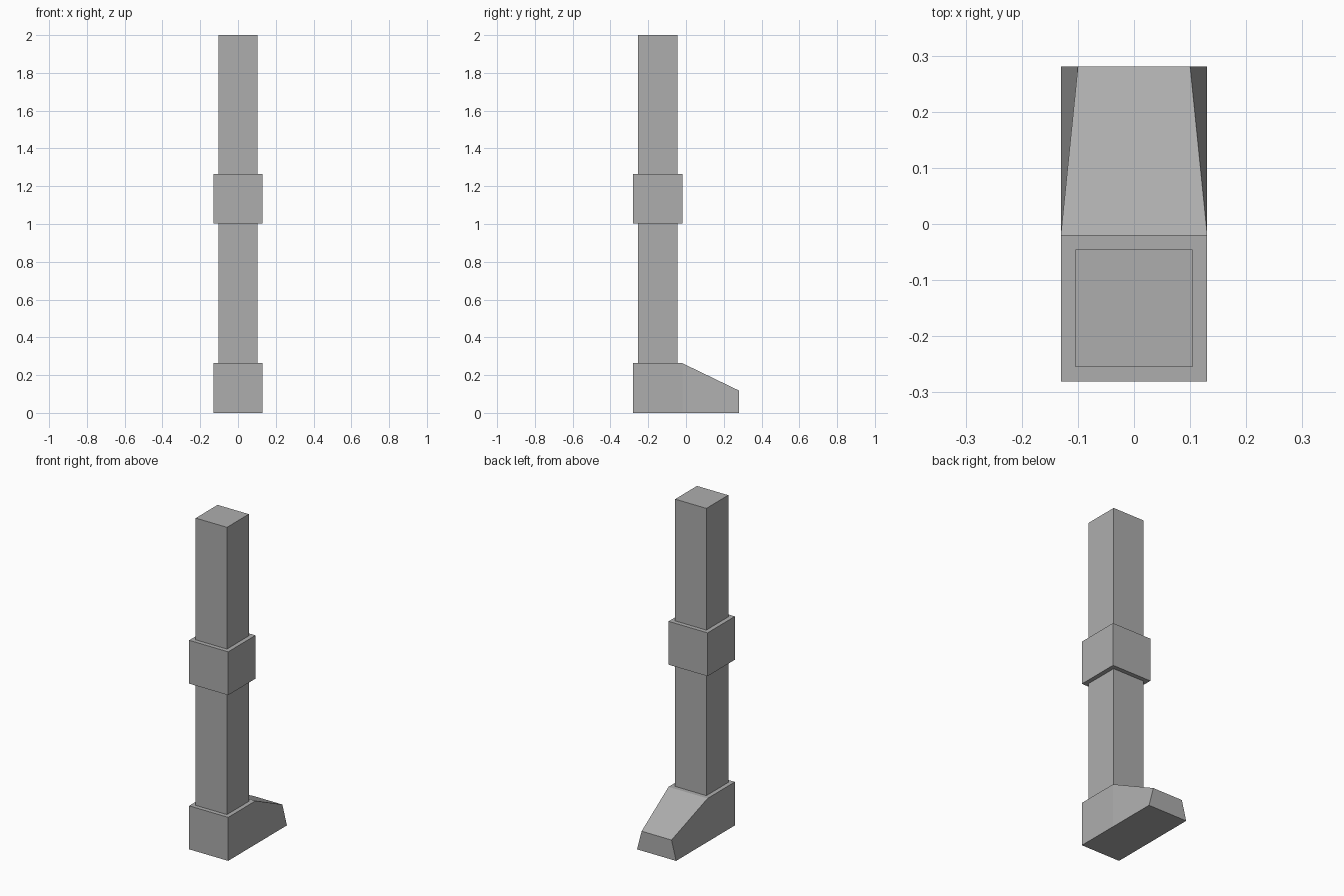
import bpy
import bmesh

cube = bpy.data.objects.get("Cube")
if cube:
    bpy.data.objects.remove(cube, do_unlink=True)

# One plain mid grey for the whole leg
grey = bpy.data.materials.new("mid grey")
grey.use_nodes = True
colour = (0.42, 0.42, 0.42, 1.0)
grey.diffuse_color = colour
grey.node_tree.nodes["Principled BSDF"].inputs["Base Color"].default_value = colour

LEG_Y = -0.15      # centre line of the leg
JOINT = 0.1305     # half width of knee and heel
LIMB = 0.1045      # half width of shin and thigh
ANKLE = 0.263      # top of the heel


def block_mesh(half, z0, z1):
    """Square block on the leg's centre line."""
    bm = bmesh.new()
    bmesh.ops.create_cube(bm, size=1)
    for v in bm.verts:
        v.co.x *= 2 * half
        v.co.y = v.co.y * 2 * half + LEG_Y
        v.co.z = z0 if v.co.z < 0 else z1
    return bm


def finish(name, bm):
    bmesh.ops.recalc_face_normals(bm, faces=bm.faces)
    mesh = bpy.data.meshes.new(name)
    bm.to_mesh(mesh)
    bm.free()
    mesh.materials.append(grey)
    bpy.context.collection.objects.link(bpy.data.objects.new(name, mesh))


# Shin, knee and thigh
finish("shin", block_mesh(LIMB, ANKLE, 1.002))
finish("knee", block_mesh(JOINT, 1.002, 1.264))
finish("thigh", block_mesh(LIMB, 1.264, 2.0))

# Foot: heel block extruded into a sloping toe with a narrowed top edge
foot = block_mesh(JOINT, 0.0, ANKLE)
foot.normal_update()
face = max(foot.faces, key=lambda f: f.normal.y)
toe = bmesh.ops.extrude_face_region(foot, geom=[face])
bmesh.ops.delete(foot, geom=[face], context='FACES_ONLY')
for v in toe["geom"]:
    if isinstance(v, bmesh.types.BMVert):
        v.co.y = 0.281
        if v.co.z > 0.1:
            v.co.z = 0.118
            v.co.x = 0.10 if v.co.x > 0 else -0.10
finish("foot", foot)
